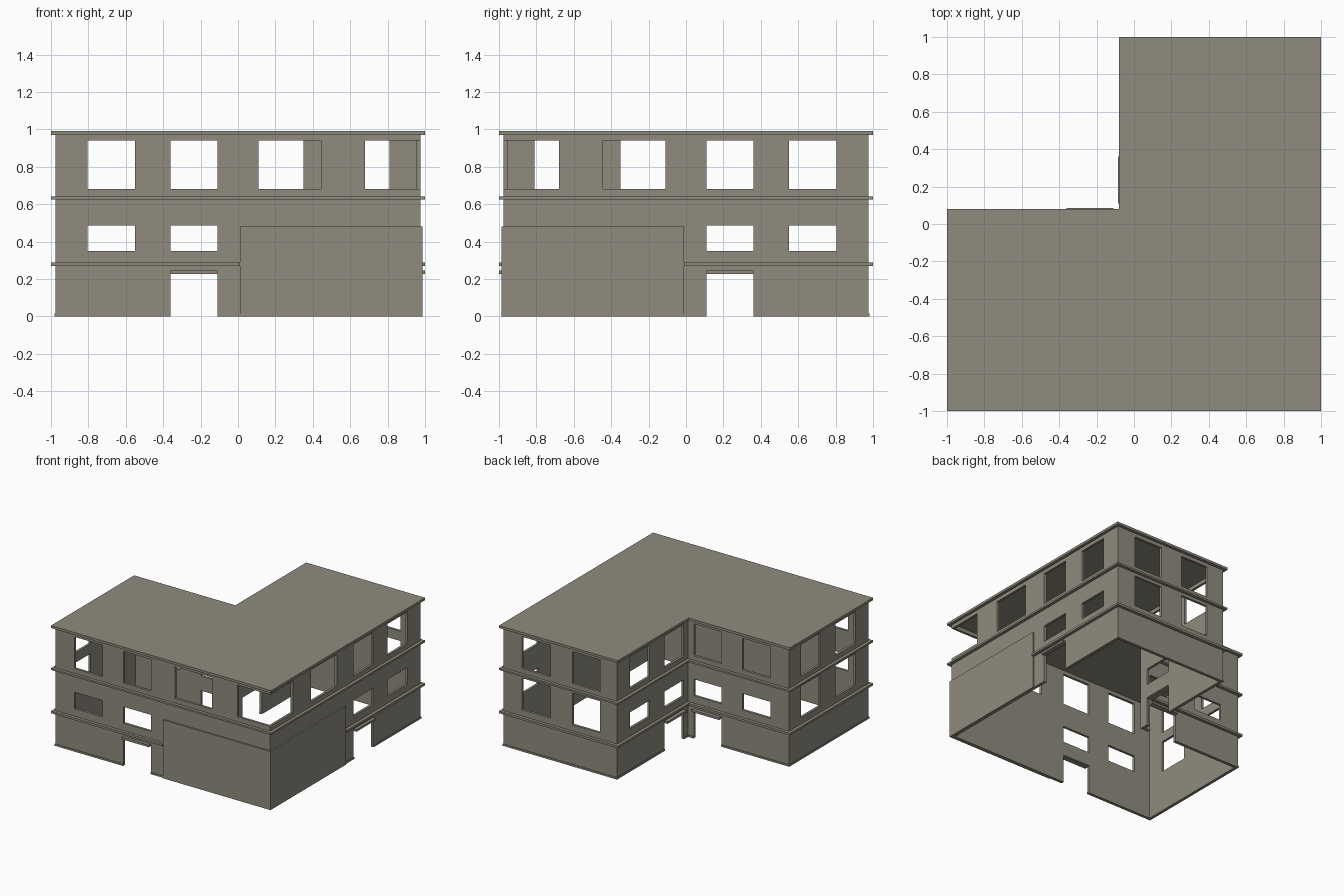
import bpy, bmesh

if "Cube" in bpy.data.objects:
    bpy.data.objects.remove(bpy.data.objects["Cube"])

mat = bpy.data.materials.new("warm_grey")
mat.diffuse_color = (0.28, 0.26, 0.21, 1)
mat.use_nodes = True
mat.node_tree.nodes["Principled BSDF"].inputs["Base Color"].default_value = mat.diffuse_color


def finish(name, bm):
    me = bpy.data.meshes.new(name)
    bm.to_mesh(me)
    bm.free()
    ob = bpy.data.objects.new(name, me)
    bpy.context.collection.objects.link(ob)
    me.materials.append(mat)
    return ob


def strip(name, pts, closed, z0, z1, thick, holes={}):
    """Upright wall along a counter-clockwise path; holes[segment] = (a0, a1, z0, z1)."""
    bm = bmesh.new()
    n = len(pts)
    zs = {z0, z1}
    for hs in holes.values():
        for h in hs:
            zs |= {z for z in h[2:] if z0 < z < z1}
    zs = sorted(zs)
    for i in range(n if closed else n - 1):
        p, q = pts[i], pts[(i + 1) % n]
        ax = 0 if abs(p[0] - q[0]) > abs(p[1] - q[1]) else 1
        lo, hi = sorted((p[ax], q[ax]))
        hs = holes.get(i, [])
        cuts = sorted({lo, hi} | {a for h in hs for a in h[:2] if lo < a < hi})
        if p[ax] > q[ax]:
            cuts.reverse()

        def pt(a, z):
            return (a, p[1], z) if ax == 0 else (p[0], a, z)
        for a, b in zip(cuts, cuts[1:]):
            for c, d in zip(zs, zs[1:]):
                m, k = (a + b) / 2, (c + d) / 2
                if any(h[0] < m < h[1] and h[2] < k < h[3] for h in hs):
                    continue
                bm.faces.new([bm.verts.new(pt(*v)) for v in
                              ((a, c), (b, c), (b, d), (a, d))])
    bmesh.ops.remove_doubles(bm, verts=bm.verts, dist=1e-4)
    ob = finish(name, bm)
    mod = ob.modifiers.new("thickness", 'SOLIDIFY')
    mod.thickness = thick
    mod.offset = -1
    mod.use_even_offset = True
    return ob


def box(name, x0, x1, y0, y1, z0, z1):
    bm = bmesh.new()
    bmesh.ops.create_cube(bm, size=1)
    for v in bm.verts:
        v.co = ((x0 + x1) / 2 + v.co.x * (x1 - x0),
                (y0 + y1) / 2 + v.co.y * (y1 - y0),
                (z0 + z1) / 2 + v.co.z * (z1 - z0))
    return finish(name, bm)


def outline(o):
    """L-shaped plan, pushed inward by o from the roof edge."""
    e, i = 1 - o, 0.08 - o
    return [(-e, -e), (e, -e), (e, e), (-i, e), (-i, i), (-e, i)]


def mirror(hs):
    """Openings reflected across the building's diagonal."""
    return [(-h[1], -h[0], h[2], h[3]) for h in hs]


# openings
UP, LOW, TALL = (0.68, 0.94), (0.35, 0.485), (0.34, 0.6)
DOOR = (-0.36, -0.11, -0.1, 0.235)
pair = [(a, b, *z) for a, b in ((-0.805, -0.55), (-0.36, -0.11)) for z in (UP, LOW)]
inner = pair + [DOOR]
front = inner + [(0.11, 0.445, *UP), (0.68, 1.1, *UP), (0.01, 1.1, -0.1, 0.48)]
back = [(a, b, *z) for a, b in ((0.1, 0.35), (0.55, 0.81)) for z in (UP, TALL)]

# outer walls with window and door openings
strip("walls", outline(0.025), True, 0, 0.972, 0.02,
      {0: front, 1: mirror(front), 2: back, 3: mirror(inner), 4: inner, 5: mirror(back)})

# plain raised panel wrapping the front right corner
strip("corner_panel", [(0.01, -0.987), (0.987, -0.987), (0.987, -0.01)],
      False, 0, 0.48, 0.032)

# floor bands
strip("upper_band", outline(0), True, 0.625, 0.64, 0.045)
r = outline(0)
strip("lower_band", [(1, -0.01)] + r[2:] + [r[0], (0.01, -1)], False, 0.27, 0.288, 0.045)

# thin plinth at the foot of the walls
r = outline(0.02)
strip("plinth", [(0.98, -0.01)] + r[2:] + [r[0], (0.01, -0.98)], False, 0, 0.015, 0.01,
      {0: mirror([DOOR]), 2: mirror([DOOR]), 3: [DOOR], 5: [DOOR]})

# door canopies, one pair per wing
for k, (c0, c1) in enumerate(((-1.0, -0.96), (0.04, 0.085))):
    box(f"canopy_{k}", -0.36, -0.11, c0, c1, 0.228, 0.245)
    box(f"side_canopy_{k}", -c1, -c0, 0.11, 0.36, 0.228, 0.245)

# flat roof slab
bm = bmesh.new()
f = bm.faces.new([bm.verts.new((x, y, 0.97)) for x, y in outline(0)])
ext = bmesh.ops.extrude_face_region(bm, geom=[f])
for v in ext["geom"]:
    if isinstance(v, bmesh.types.BMVert):
        v.co.z = 0.99
bmesh.ops.recalc_face_normals(bm, faces=bm.faces)
if len(bm.faces) == 7:  # close the underside
    low = [e for e in bm.edges if e.is_boundary]
    bmesh.ops.contextual_create(bm, geom=low)
    bmesh.ops.recalc_face_normals(bm, faces=bm.faces)
finish("roof", bm)
